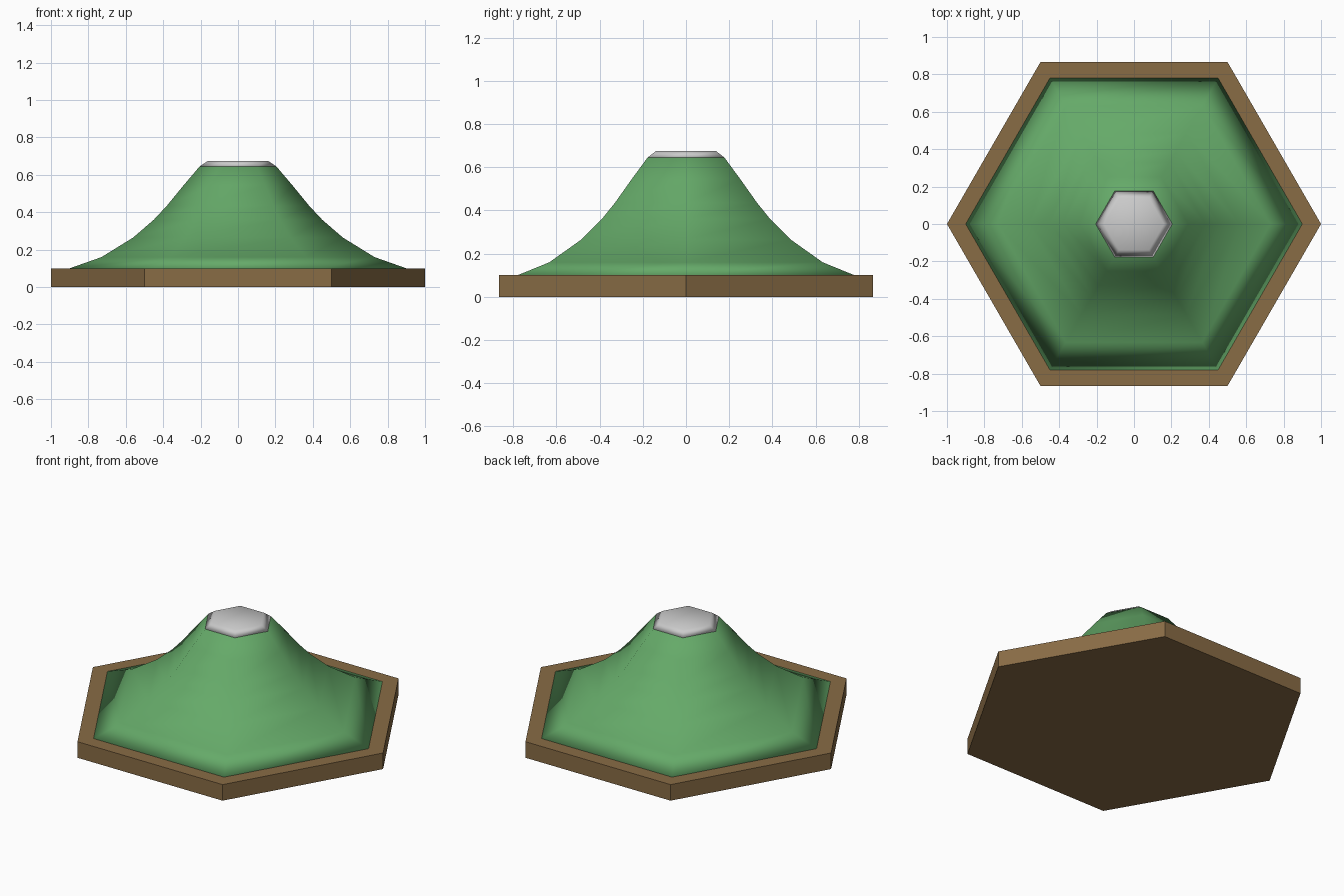
import bpy, bmesh
from math import cos, sin, pi

if "Cube" in bpy.data.objects:
    bpy.data.objects.remove(bpy.data.objects["Cube"])


def material(name, rgb):
    m = bpy.data.materials.new(name)
    m.diffuse_color = (*rgb, 1)
    m.use_nodes = True
    m.node_tree.nodes["Principled BSDF"].inputs["Base Color"].default_value = m.diffuse_color
    return m


def hex_loft(name, profile, mat=None, smooth=False):
    """Stack hexagonal rings from (corner radius, height) pairs and cap both ends."""
    bm = bmesh.new()
    rings = [[bm.verts.new((r * cos(i * pi / 3), r * sin(i * pi / 3), z))
              for i in range(6)] for r, z in profile]
    for a, b in zip(rings, rings[1:]):
        for i in range(6):
            j = (i + 1) % 6
            bm.faces.new((a[i], a[j], b[j], b[i]))
    bm.faces.new(rings[0][::-1])
    bm.faces.new(rings[-1])
    for f in bm.faces:
        f.smooth = smooth
    mesh = bpy.data.meshes.new(name)
    bm.to_mesh(mesh)
    bm.free()
    ob = bpy.data.objects.new(name, mesh)
    bpy.context.collection.objects.link(ob)
    if mat:
        mesh.materials.append(mat)
    return ob


brown = material("earth", (0.25, 0.15, 0.06))
green = material("grass", (0.13, 0.40, 0.14))

# Hexagonal tile
hex_loft("base_tile", [(1, 0), (1, 0.1)], brown)

# Grassy slope flaring out at the foot
hex_loft("mountain_slope", [(0.9, 0.1), (0.73, 0.16), (0.56, 0.265), (0.45, 0.36),
                            (0.38, 0.435), (0.29, 0.545), (0.205, 0.645)], green, True)

# Bare rock summit
hex_loft("rock_summit", [(0.205, 0.645), (0.16, 0.675)], None, True)
